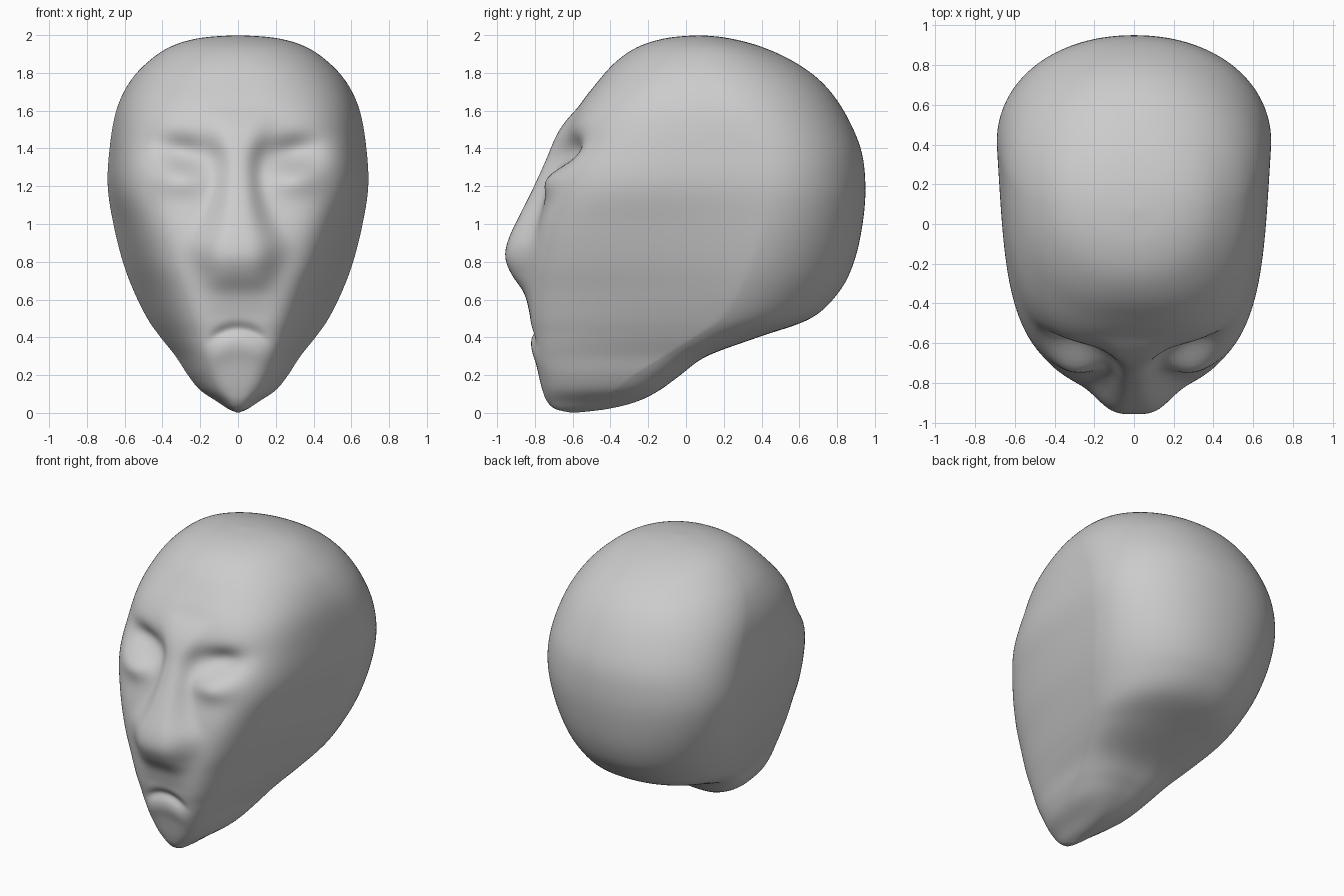
import bpy, bmesh, math

cube = bpy.data.objects.get("Cube")
if cube:
    bpy.data.objects.remove(cube)

COLUMNS = 240
STEPS = 9

# Head levels: height, front y, back y, y of widest point, half width, face taper
LEVELS = [
    (0, -.6, -.6, -.6, 0, .8),
    (.02, -.69, -.42, -.56, .05, .8),
    (.06, -.735, -.26, -.48, .11, .8),
    (.12, -.76, -.14, -.38, .2, .8),
    (.2, -.78, -.03, -.28, .265, .78),
    (.3, -.8, .11, -.12, .33, .74),
    (.4, -.81, .38, .04, .41, .7),
    (.5, -.825, .66, .18, .48, .69),
    (.64, -.83, .81, .27, .55, .7),
    (.8, -.82, .89, .34, .61, .75),
    (1, -.785, .935, .4, .66, .81),
    (1.2, -.72, .95, .41, .69, .89),
    (1.4, -.66, .925, .37, .68, .92),
    (1.6, -.58, .835, .26, .645, .94),
    (1.75, -.47, .72, .17, .575, .95),
    (1.86, -.37, .57, .12, .475, .96),
    (1.94, -.25, .395, .1, .355, .98),
    (1.985, -.1, .22, .08, .2, 1),
    (2, .07, .07, .07, 0, 1),
]

# Nose levels: height, projection, half width
NOSE = [
    (.52, 0, .16), (.63, .025, .17), (.73, .095, .18), (.82, .14, .2),
    (.91, .14, .2), (1.04, .11, .14), (1.2, .085, .1), (1.35, .065, .1),
    (1.5, .045, .15), (1.62, 0, .18),
]


def spline(a, b, c, d, t):
    """Smooth curve between b and c."""
    return b + t / 2 * (c - a + t * (2 * a - 5 * b + 4 * c - d + t * (3 * (b - c) + d - a)))


def resample(rows, steps):
    out = []
    for i in range(len(rows) - 1):
        quad = [rows[max(0, min(len(rows) - 1, i + k))] for k in (-1, 0, 1, 2)]
        for s in range(steps):
            out.append([spline(*values, s / steps) for values in zip(*quad)])
    return out + [list(rows[-1])]


def smooth(lo, hi, v):
    t = max(0, min(1, (v - lo) / (hi - lo)))
    return t * t * (3 - 2 * t)


def bump(u, v):
    return math.exp(-u * u - v * v)


NOSE_FINE = resample(NOSE, 12)


def nose(x, z):
    for low, high in zip(NOSE_FINE, NOSE_FINE[1:]):
        if low[0] <= z <= high[0]:
            t = (z - low[0]) / (high[0] - low[0])
            height, width = [a + (b - a) * t for a, b in zip(low[1:], high[1:])]
            return height * math.exp(-abs(x / width) ** 3.4)
    return 0


def features(x, z):
    """Forward relief of the face at a point."""
    ax = abs(x)
    relief = nose(x, z)
    # Eye sockets under slanted brows, with rounded lids
    brow = 1.38 + .15 * (ax - .28)
    above = z > brow
    relief -= .095 * bump((ax - .29) / .16, (z - brow) / (.08 if above else .1))
    relief += .055 * bump((ax - .3) / .13, (z - 1.24) / .08)
    # Downturned mouth and lower lip
    line = .445 - 2.5 * x * x
    window = math.exp(-(x / .14) ** 4)
    relief -= .024 * window * bump(0, (z - line) / .03)
    relief += .014 * window * bump(0, (z - line + .09) / .06)
    return relief


def squareness(z, in_front):
    """Flat face and jaw, round crown and nape."""
    if in_front:
        return 3 + 2 * smooth(.05, .4, z) - 3 * smooth(.9, 2.1, z)
    return 2.1 + .7 * bump(0, (z - .22) / .2)


def section_point(level, angle):
    z, front, back, mid, width, taper = level
    facing = math.cos(angle)
    power = squareness(z, facing > 0)
    c, s = abs(facing), abs(math.sin(angle))
    radius = (c ** power + s ** power) ** (-1 / power)
    depth = radius * c
    x = width * radius * math.sin(angle)
    if facing <= 0:
        return x, mid + (back - mid) * depth, z
    x *= 1 - (1 - taper) * depth
    y = mid + (front - mid) * depth
    return x, y - features(x, z) * smooth(.5, .85, depth), z


# Head: stacked rings closed by a point at the chin and the crown
bm = bmesh.new()
levels = resample(LEVELS, STEPS)
rings = [[bm.verts.new(section_point(level, math.tau * i / COLUMNS)) for i in range(COLUMNS)]
         for level in levels[1:-1]]
for lower, upper in zip(rings, rings[1:]):
    for i in range(COLUMNS):
        j = (i + 1) % COLUMNS
        bm.faces.new((lower[i], lower[j], upper[j], upper[i]))
for ring, level in ((rings[0], levels[0]), (rings[-1], levels[-1])):
    tip = bm.verts.new((0, level[1], level[0]))
    for i in range(COLUMNS):
        bm.faces.new((ring[i], ring[(i + 1) % COLUMNS], tip))
bmesh.ops.recalc_face_normals(bm, faces=bm.faces)

# Soften the surface a little
for _ in range(3):
    bmesh.ops.smooth_vert(bm, verts=bm.verts, factor=.5,
                          use_axis_x=True, use_axis_y=True, use_axis_z=True)

mesh = bpy.data.meshes.new("head")
bm.to_mesh(mesh)
bm.free()
mesh.shade_smooth()
head = bpy.data.objects.new("head", mesh)
bpy.context.collection.objects.link(head)

# Plain grey clay
grey = bpy.data.materials.new("grey_clay")
grey.use_nodes = True
color = (.6, .6, .6, 1)
grey.diffuse_color = color
grey.node_tree.nodes["Principled BSDF"].inputs["Base Color"].default_value = color
mesh.materials.append(grey)
